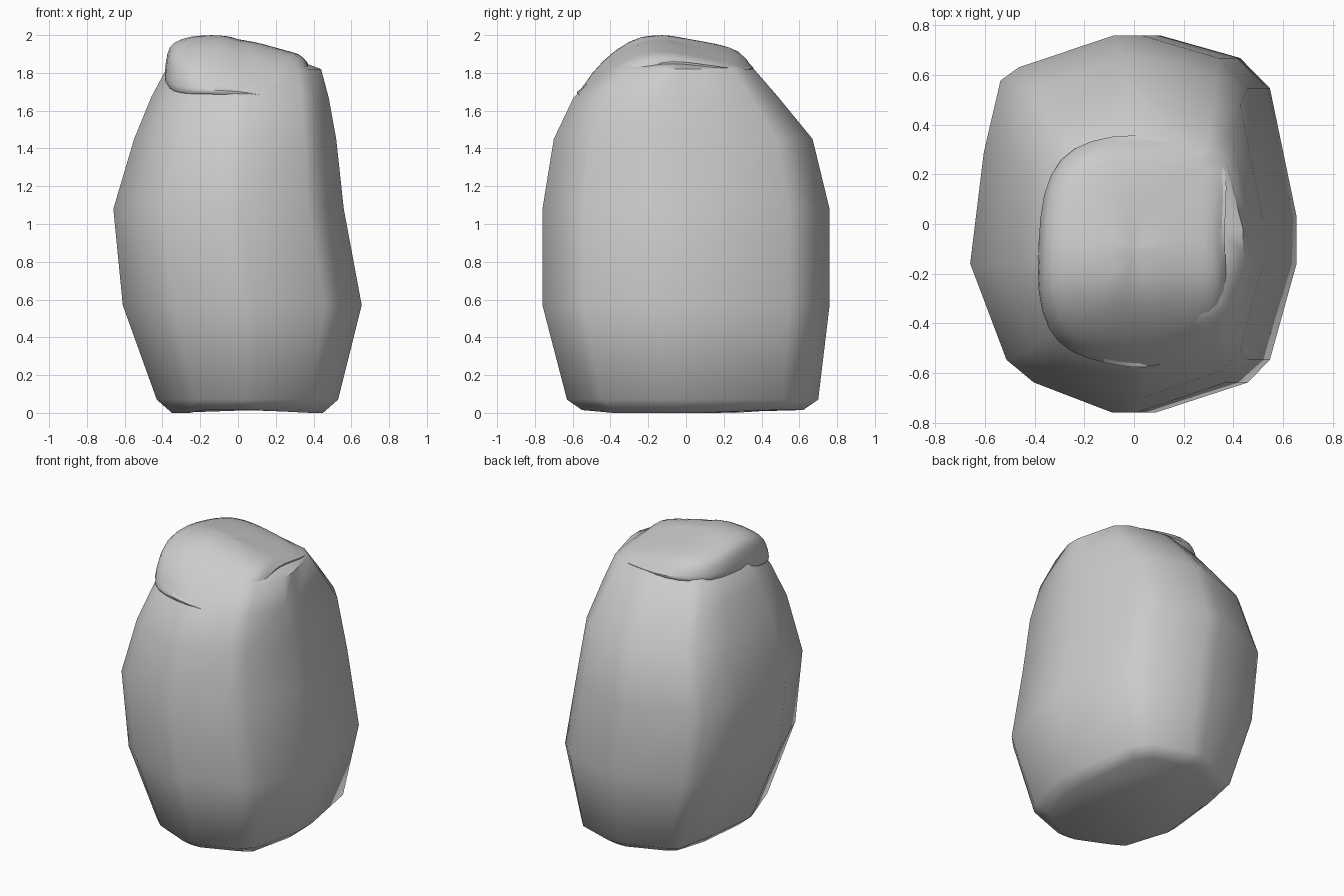
import bpy, bmesh

if "Cube" in bpy.data.objects:
    bpy.data.objects.remove(bpy.data.objects["Cube"])


def interp(table, t):
    if t <= table[0][0]:
        return table[0][1]
    for (a, va), (b, vb) in zip(table, table[1:]):
        if t <= b:
            return va + (vb - va) * (t - a) / (b - a)
    return table[-1][1]


def loft(name, rings, angle):
    """Skin a stack of equal closed rings and cap both ends."""
    bm = bmesh.new()
    rows = [[bm.verts.new(p) for p in ring] for ring in rings]
    n = len(rows[0])
    for a, b in zip(rows, rows[1:]):
        for i in range(n):
            j = (i + 1) % n
            bm.faces.new((a[i], a[j], b[j], b[i]))
    bm.faces.new(rows[0][::-1])
    bmesh.ops.poke(bm, faces=[bm.faces.new(rows[-1])])
    bmesh.ops.recalc_face_normals(bm, faces=bm.faces)
    me = bpy.data.meshes.new(name)
    bm.to_mesh(me)
    bm.free()
    ob = bpy.data.objects.new(name, me)
    bpy.context.collection.objects.link(ob)
    bpy.ops.object.select_all(action='DESELECT')
    bpy.context.view_layer.objects.active = ob
    ob.select_set(True)
    bpy.ops.object.shade_smooth_by_angle(angle=angle)
    return ob


# Boulder: one faceted outline, fitted to the extents at each height
outline = [(0.10, -1), (0.69, -.84), (0.83, -.72), (1, -.21), (1, .04),
           (0.83, .72), (0.64, .88), (0.13, 1), (-.05, 1), (-.68, .83),
           (-.80, .76), (-.91, .38), (-1, -.21), (-.76, -.72),
           (-.58, -.84), (-.06, -1)]
# z, left, right, front, back
levels = [(0.01, -.35, .45, -.55, .62), (0.07, -.43, .53, -.63, .70),
          (0.57, -.61, .655, -.76, .76), (1.08, -.66, .56, -.76, .76),
          (1.45, -.55, .52, -.70, .67), (1.67, -.46, .48, -.595, .49),
          (1.82, -.38, .44, -.44, .36), (1.85, -.32, .36, -.40, .30)]
rings = []
for z, xl, xr, yf, yb in levels:
    cx, cy, sx, sy = (xl + xr) / 2, (yf + yb) / 2, (xr - xl) / 2, (yb - yf) / 2
    rings.append([(cx + u * sx, cy + v * sy, z) for u, v in outline])
rings[0] = [(x, y, 0.0 if abs(y) < .4 else 0.015) for x, y, z in rings[0]]
loft("boulder", rings, 0.9)

# Draped cap: uneven lower lip (x, y, z) following the boulder's shoulder
lip = [(0, -.58, 1.675), (.10, -.57, 1.66), (.20, -.54, 1.64), (.31, -.48, 1.645),
       (.37, -.34, 1.72), (.375, -.20, 1.81), (.36, -.08, 1.84), (.37, .08, 1.82),
       (.375, .22, 1.80), (.32, .30, 1.79), (.18, .335, 1.80), (0, .365, 1.80),
       (-.18, .34, 1.80), (-.30, .27, 1.79), (-.37, .13, 1.79), (-.385, -.08, 1.78),
       (-.39, -.28, 1.73), (-.35, -.43, 1.69), (-.26, -.52, 1.68), (-.12, -.56, 1.68)]
along_y = [(-.58, 1.73), (-.46, 1.86), (-.36, 1.94), (-.25, 2.0), (-.10, 2.005),
           (.05, 1.975), (.30, 1.935), (.36, 1.88)]
along_x = [(-.38, -.03), (-.28, -.005), (-.08, 0), (.02, -.03), (.12, -.045),
           (.22, -.08), (.36, -.09)]


def cap_ring(scale, drop):
    ring = []
    for x, y, z in lip:
        px, py = x * scale, -.1 + (y + .1) * scale
        top = interp(along_y, py) + interp(along_x, px) - drop
        ring.append((px, py, max(top, z + .02)))
    return ring


inner = [(x * .88, -.1 + (y + .1) * .88, z + .01) for x, y, z in lip]
middle = [(x * 1.01, -.1 + (y + .1) * 1.01, z + .035) for x, y, z in lip]
cap = loft("draped_cap", [inner, lip, middle, cap_ring(.975, .05), cap_ring(.90, .01),
                          cap_ring(.65, 0), cap_ring(.35, 0), cap_ring(.12, 0)], 1.2)
mod = cap.modifiers.new("smooth", 'SUBSURF')
mod.levels = mod.render_levels = 1
